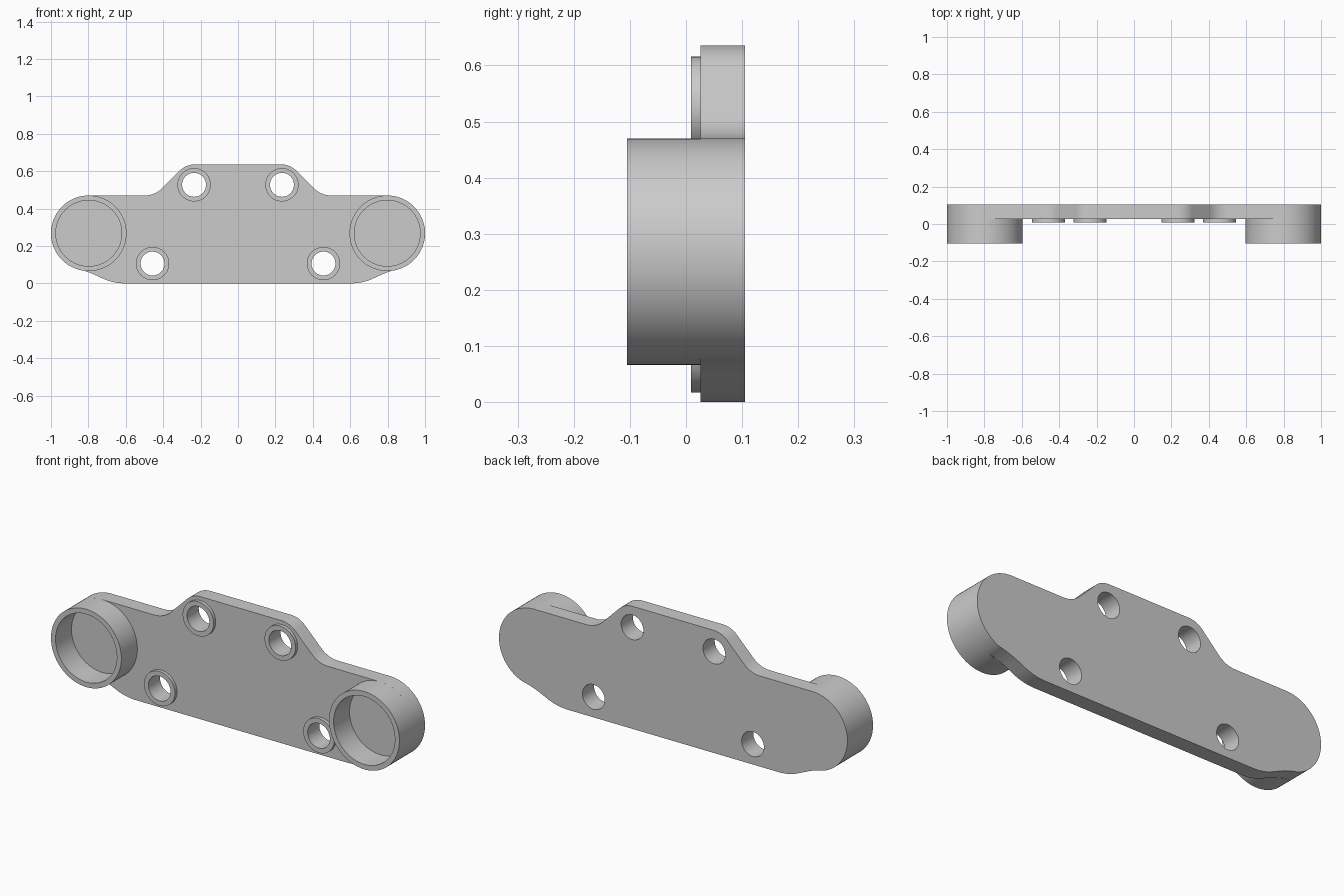
import bpy, bmesh, math
from mathutils import Vector, Matrix

if "Cube" in bpy.data.objects:
    bpy.data.objects.remove(bpy.data.objects["Cube"])

grey = bpy.data.materials.new("light grey")
grey.diffuse_color = (0.6, 0.6, 0.6, 1)
grey.use_nodes = True
grey.node_tree.nodes["Principled BSDF"].inputs["Base Color"].default_value = grey.diffuse_color

BACK, FACE, CUP_FRONT, BOSS_FRONT = 0.105, 0.026, -0.105, 0.009
CUP = (0.798, 0.268)
CUP_R, CUP_INNER = 0.202, 0.176
HOLE_R, BOSS_R = 0.064, 0.089
HOLES = {"upper": (0.235, 0.527), "lower": (0.457, 0.106)}


def circle(c, r, n=64):
    return [(c[0] + r * math.cos(2 * math.pi * i / n),
             c[1] + r * math.sin(2 * math.pi * i / n)) for i in range(n)]


def fillet(a, p, b, trim, n=10):
    """Round corner p between neighbours a and b with a tangent arc."""
    a, p, b = Vector(a), Vector(p), Vector(b)
    u, v = (a - p).normalized(), (b - p).normalized()
    half = u.angle(v) / 2
    centre = p + (u + v).normalized() * trim / math.cos(half)
    s, e = p + u * trim - centre, p + v * trim - centre
    sweep = s.angle(e)
    pts = []
    for i in range(n + 1):
        t = i / n
        d = (s * math.sin((1 - t) * sweep) + e * math.sin(t * sweep)) / math.sin(sweep)
        pts.append(tuple(centre + d))
    return pts


def slab(name, loops, y0, y1, open_back=False):
    """Extrude x-z loops (outer outline plus holes) from y0 to y1."""
    cu = bpy.data.curves.new(name + "_profile", 'CURVE')
    cu.dimensions = '2D'
    cu.fill_mode = 'BOTH'
    cu.extrude = (y1 - y0) / 2
    for pts in loops:
        sp = cu.splines.new('POLY')
        sp.points.add(len(pts) - 1)
        for q, (x, z) in zip(sp.points, pts):
            q.co = (x, z, 0, 1)
        sp.use_cyclic_u = True
    tmp = bpy.data.objects.new(name + "_profile", cu)
    bpy.context.collection.objects.link(tmp)
    bpy.context.view_layer.update()
    dg = bpy.context.evaluated_depsgraph_get()
    me = bpy.data.meshes.new_from_object(tmp.evaluated_get(dg))
    bpy.data.objects.remove(tmp)
    me.transform(Matrix.Translation((0, (y0 + y1) / 2, 0)) @ Matrix.Rotation(math.pi / 2, 4, 'X'))
    bm = bmesh.new()
    bm.from_mesh(me)
    bmesh.ops.remove_doubles(bm, verts=bm.verts, dist=1e-5)
    bmesh.ops.recalc_face_normals(bm, faces=bm.faces)
    if open_back:  # the back is buried against the plate
        hidden = [f for f in bm.faces if all(abs(v.co.y - y1) < 1e-4 for v in f.verts)]
        bmesh.ops.delete(bm, geom=hidden, context='FACES')
    bm.to_mesh(me)
    bm.free()
    me.materials.clear()
    me.materials.append(grey)
    ob = bpy.data.objects.new(name, me)
    bpy.context.collection.objects.link(ob)
    bpy.ops.object.select_all(action='DESELECT')
    ob.select_set(True)
    bpy.context.view_layer.objects.active = ob
    bpy.ops.object.shade_smooth_by_angle(angle=math.radians(30))
    return ob


# Right half of the plate outline, bottom to top
low, dip = (0.665, 0.0), (0.81, 0.066)
end = [(CUP[0] + CUP_R * math.cos(math.radians(a)), CUP[1] + CUP_R * math.sin(math.radians(a)))
       for a in range(-70, 91, 4)]
shoulder, crest = (0.444, 0.47), (0.278, 0.636)
half = (fillet((0, 0), low, dip, 0.06) + fillet(low, dip, end[0], 0.05) + end
        + fillet(CUP[:1] + (0.47,), shoulder, crest, 0.055)
        + fillet(shoulder, crest, (0, 0.636), 0.046))
outline = half + [(-x, z) for x, z in reversed(half)]

# Plate with four through holes
holes = [circle((s * x, z), HOLE_R, 48) for x, z in HOLES.values() for s in (-1, 1)]
slab("plate", [outline] + holes, FACE, BACK)

# Cup walls at both ends and raised rings around the holes
for side, s in (("left", -1), ("right", 1)):
    c = (s * CUP[0], CUP[1])
    slab(side + "_cup", [circle(c, CUP_R, 90), circle(c, CUP_INNER, 90)], CUP_FRONT, FACE, True)
    for level, (x, z) in HOLES.items():
        slab(f"{side}_{level}_hole_ring",
             [circle((s * x, z), BOSS_R, 48), circle((s * x, z), HOLE_R, 48)],
             BOSS_FRONT, FACE, True)
